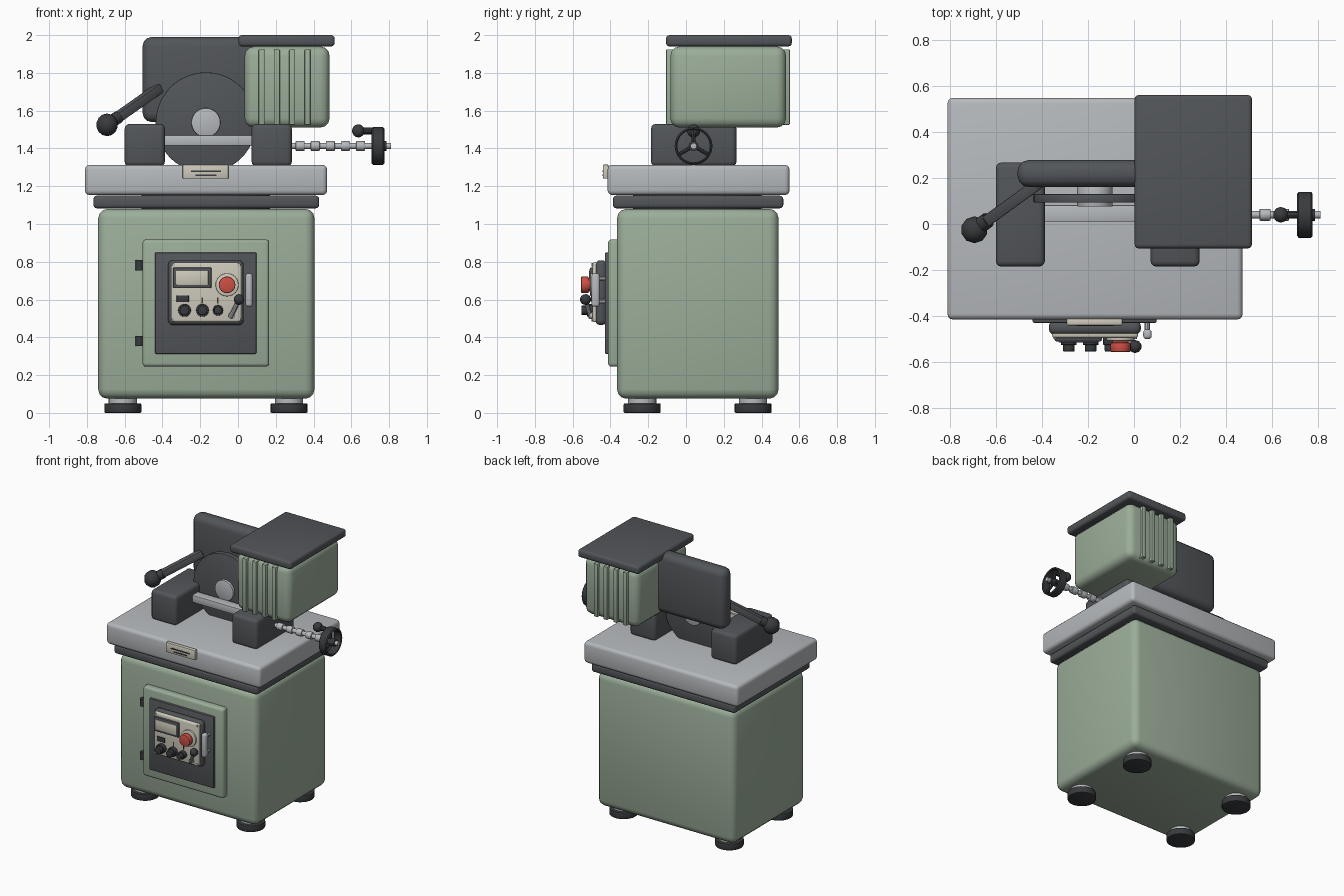
import bpy, bmesh, math
from mathutils import Vector, Matrix

if "Cube" in bpy.data.objects:
    bpy.data.objects.remove(bpy.data.objects["Cube"])


def material(name, r, g, b):
    m = bpy.data.materials.new(name)
    m.diffuse_color = (r, g, b, 1)
    m.use_nodes = True
    m.node_tree.nodes["Principled BSDF"].inputs["Base Color"].default_value = m.diffuse_color
    return m


GREEN = material("green_paint", 0.33, 0.42, 0.32)
DARK = material("dark_iron", 0.085, 0.092, 0.1)
BLACK = material("black_rubber", 0.04, 0.043, 0.047)
STEEL = material("light_steel", 0.47, 0.49, 0.51)
CREAM = material("cream_panel", 0.62, 0.59, 0.5)
RED = material("red_button", 0.6, 0.08, 0.06)


def finish(name, bm, mat):
    me = bpy.data.meshes.new(name)
    bm.to_mesh(me)
    bm.free()
    ob = bpy.data.objects.new(name, me)
    bpy.context.collection.objects.link(ob)
    me.materials.append(mat)
    bpy.ops.object.select_all(action='DESELECT')
    ob.select_set(True)
    bpy.context.view_layer.objects.active = ob
    bpy.ops.object.shade_smooth_by_angle(angle=math.radians(35))
    return ob


def box(name, x, y, z, mat, bevel=0.0, segs=3):
    """Rounded box given its (min, max) range on each axis."""
    bm = bmesh.new()
    bmesh.ops.create_cube(bm, size=1)
    for v in bm.verts:
        v.co = Vector([(r[0] + r[1]) / 2 + c * (r[1] - r[0]) for c, r in zip(v.co, (x, y, z))])
    if bevel:
        bmesh.ops.bevel(bm, geom=bm.edges[:], offset=bevel, segments=segs, profile=0.5, affect='EDGES')
    return finish(name, bm, mat)


def rod(name, a, b, r, mat, sides=24, bevel=0.0, r2=None):
    """Cylinder from point a to point b."""
    a, b = Vector(a), Vector(b)
    d = b - a
    mtx = Matrix.Translation((a + b) / 2) @ d.to_track_quat('Z', 'Y').to_matrix().to_4x4()
    bm = bmesh.new()
    bmesh.ops.create_cone(bm, cap_ends=True, segments=sides, radius1=r,
                          radius2=r if r2 is None else r2, depth=d.length, matrix=mtx)
    if bevel:
        rims = [e for e in bm.edges if any(len(f.verts) > 4 for f in e.link_faces)]
        bmesh.ops.bevel(bm, geom=rims, offset=bevel, segments=2, profile=0.5, affect='EDGES')
    return finish(name, bm, mat)


def ball(name, c, r, mat, u=10, v=7):
    bm = bmesh.new()
    bmesh.ops.create_uvsphere(bm, u_segments=u, v_segments=v, radius=r, matrix=Matrix.Translation(c))
    return finish(name, bm, mat)


# Cabinet, feet and table
box("cabinet", (-0.74, 0.405), (-0.365, 0.49), (0.075, 1.08), GREEN, 0.05)
for i, x in enumerate((-0.61, 0.27)):
    for j, y in enumerate((-0.232, 0.355)):
        rod(f"foot_pad_{i}{j}", (x, y, 0), (x, y, 0.05), 0.098, BLACK, bevel=0.006)
        rod(f"foot_stem_{i}{j}", (x, y, 0.05), (x, y, 0.09), 0.075, STEEL)
box("table_support", (-0.765, 0.43), (-0.387, 0.515), (1.083, 1.15), DARK, 0.018)
box("table_top", (-0.81, 0.472), (-0.415, 0.548), (1.153, 1.313), STEEL, 0.025)
rod("support_core", (-0.17, 0.06, 1.07), (-0.17, 0.06, 1.16), 0.34, DARK)

# Nameplate with engraved bars
box("nameplate", (-0.293, -0.05), (-0.44, -0.41), (1.24, 1.315), CREAM, 0.006, 2)
box("nameplate_bar_upper", (-0.25, -0.09), (-0.443, -0.43), (1.275, 1.284), BLACK)
box("nameplate_bar_lower", (-0.225, -0.115), (-0.443, -0.43), (1.255, 1.263), BLACK)

# Vise jaws and guide bar
box("jaw_left", (-0.6, -0.387), (-0.185, 0.267), (1.305, 1.53), DARK, 0.025)
box("jaw_right", (0.072, 0.285), (-0.185, 0.267), (1.305, 1.53), DARK, 0.025)
box("guide_bar", (-0.4, 0.09), (0.01, 0.082), (1.415, 1.47), STEEL, 0.006, 2)

# Blade, hub and guard
rod("saw_blade", (-0.17, 0.093, 1.537), (-0.17, 0.13, 1.537), 0.266, DARK, 48, 0.004)
rod("blade_hub", (-0.17, 0.075, 1.537), (-0.17, 0.17, 1.537), 0.077, STEEL, 32, 0.004)
box("blade_guard", (-0.505, 0.16), (0.16, 0.278), (1.54, 1.99), DARK, 0.048)

# Feed lever
grip, pivot = Vector((-0.693, -0.025, 1.525)), Vector((-0.43, 0.165, 1.71))
direction = (pivot - grip).normalized()
lever = box("feed_lever", (-0.025, 0.025), (-0.025, 0.025), (0, (pivot - grip).length + 0.02), DARK, 0.005, 2)
lever.matrix_world = Matrix.Translation(grip) @ direction.to_track_quat('Z', 'Y').to_matrix().to_4x4()
ball("feed_lever_knob", grip, 0.06, BLACK)
rod("feed_lever_collar", grip + direction * 0.04, grip + direction * 0.085, 0.034, BLACK, 12)

# Motor housing with cooling fins and lid
box("motor_housing", (0.035, 0.485), (-0.083, 0.53), (1.51, 1.94), GREEN, 0.05)
for i in range(4):
    x = 0.125 + i * 0.081
    box(f"motor_fin_{i}", (x - 0.016, x + 0.016), (-0.105, 0.55), (1.525, 1.925), GREEN, 0.006, 2)
box("motor_lid", (0.003, 0.512), (-0.106, 0.56), (1.94, 2.0), DARK, 0.018)

# Vise screw with thread rings
WY, WZ = 0.04, 1.413
rod("vise_screw", (0.27, WY, WZ), (0.81, WY, WZ), 0.016, STEEL, 16)
for i in range(5):
    x = 0.305 + i * 0.08
    rod(f"screw_thread_{i}", (x, WY, WZ), (x + 0.048, WY, WZ), 0.026, STEEL, 12, 0.004)

# Handwheel: spun rim, hub, spokes and crank knob
bm = bmesh.new()
loop = [bm.verts.new((x, WY, WZ + r)) for x, r in
        ((0.713, 0.086), (0.708, 0.092), (0.715, 0.1), (0.768, 0.1), (0.775, 0.092), (0.77, 0.086))]
edges = [bm.edges.new((loop[i], loop[(i + 1) % 6])) for i in range(6)]
bmesh.ops.spin(bm, geom=loop + edges, cent=(0, WY, WZ), axis=(1, 0, 0), angle=math.tau, steps=32)
bmesh.ops.remove_doubles(bm, verts=bm.verts[:], dist=1e-4)
bmesh.ops.recalc_face_normals(bm, faces=bm.faces[:])
finish("handwheel_rim", bm, BLACK)
rod("handwheel_hub", (0.71, WY, WZ), (0.785, WY, WZ), 0.026, BLACK, 16)
for i in range(3):
    a = math.pi / 2 + i * math.tau / 3
    rod(f"handwheel_spoke_{i}", (0.742, WY, WZ),
        (0.742, WY + 0.09 * math.cos(a), WZ + 0.09 * math.sin(a)), 0.01, BLACK, 8)
rod("crank_stem", (0.64, WY, WZ + 0.08), (0.745, WY, WZ + 0.08), 0.018, BLACK, 10)
ball("crank_knob", (0.637, WY, WZ + 0.08), 0.035, BLACK)

# Cabinet door with hinges and handle
box("door", (-0.505, 0.165), (-0.413, -0.35), (0.245, 0.918), GREEN, 0.018)
box("door_panel", (-0.44, 0.098), (-0.43, -0.39), (0.312, 0.85), DARK, 0.008, 2)
for i, z in enumerate((0.38, 0.782)):
    rod(f"door_hinge_{i}", (-0.522, -0.385, z - 0.027), (-0.522, -0.385, z + 0.027), 0.02, BLACK, 12)
    box(f"door_hinge_leaf_{i}", (-0.53, -0.49), (-0.395, -0.36), (z - 0.018, z + 0.018), BLACK)
box("door_handle", (0.04, 0.077), (-0.5, -0.457), (0.562, 0.738), STEEL, 0.014)
for i, z in enumerate((0.59, 0.71)):
    rod(f"door_handle_post_{i}", (0.058, -0.475, z), (0.058, -0.42, z), 0.012, STEEL, 10)

# Control box, faceplate, display
box("control_box", (-0.37, 0.03), (-0.48, -0.42), (0.465, 0.808), DARK, 0.025)
box("control_faceplate", (-0.355, 0.018), (-0.495, -0.46), (0.48, 0.797), CREAM, 0.012)
box("display_frame", (-0.345, -0.14), (-0.51, -0.48), (0.66, 0.77), DARK, 0.008, 2)
box("display_screen", (-0.328, -0.157), (-0.514, -0.5), (0.677, 0.752), CREAM, 0.003, 2)
box("label_plate", (-0.325, -0.26), (-0.502, -0.48), (0.587, 0.622), BLACK, 0.003, 2)
for i, x in enumerate((-0.342, 0.005)):
    for j, z in enumerate((0.494, 0.784)):
        rod(f"panel_screw_{i}{j}", (x, -0.48, z), (x, -0.5, z), 0.009, STEEL, 10)

# Emergency stop button
rod("stop_ring", (-0.058, -0.48, 0.678), (-0.058, -0.507, 0.678), 0.061, CREAM, 32, 0.004)
rod("stop_stem", (-0.058, -0.5, 0.678), (-0.058, -0.525, 0.678), 0.035, RED)
rod("stop_button", (-0.058, -0.515, 0.678), (-0.058, -0.556, 0.678), 0.044, RED, 24, 0.006)

# Rotary knobs with index ticks
for i, (x, r) in enumerate(((-0.283, 0.034), (-0.188, 0.034), (-0.106, 0.028))):
    rod(f"dial_base_{i}", (x, -0.485, 0.543), (x, -0.525, 0.543), r, BLACK, 16, 0.003)
    rod(f"dial_cap_{i}", (x, -0.52, 0.543), (x, -0.553, 0.543), r * 0.75, BLACK, 16, 0.003)
    if i:
        box(f"dial_tick_{i}", (x - 0.004, x + 0.004), (-0.499, -0.49), (0.58, 0.61), BLACK)

# Selector lever
rod("selector_base", (-0.035, -0.485, 0.515), (-0.035, -0.51, 0.515), 0.018, STEEL, 12)
rod("selector_arm", (-0.04, -0.505, 0.505), (0.005, -0.532, 0.6), 0.012, STEEL, 10)
ball("selector_knob", (0.005, -0.532, 0.6), 0.029, BLACK)
